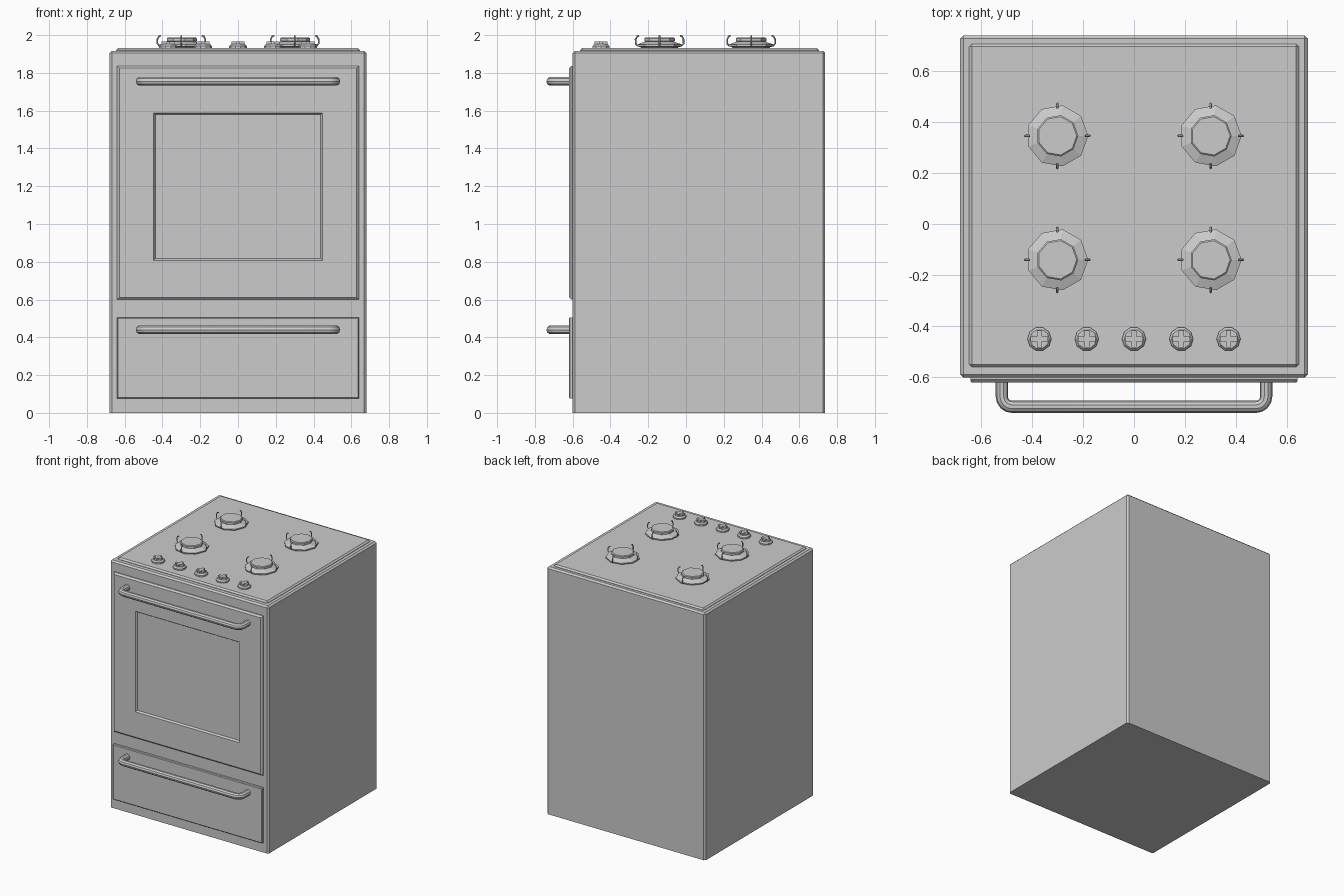
import bpy, bmesh
from math import sin, cos, pi

if "Cube" in bpy.data.objects:
    bpy.data.objects.remove(bpy.data.objects["Cube"])


def make(name, bm, loc=(0, 0, 0)):
    bmesh.ops.recalc_face_normals(bm, faces=bm.faces)
    me = bpy.data.meshes.new(name)
    bm.to_mesh(me)
    bm.free()
    ob = bpy.data.objects.new(name, me)
    ob.location = loc
    bpy.context.collection.objects.link(ob)
    return ob


def loft(name, rings, loc=(0, 0, 0)):
    """Skin equal-length rings of points and cap both ends."""
    bm = bmesh.new()
    loops = [[bm.verts.new(p) for p in r] for r in rings]
    n = len(loops[0])
    for a, b in zip(loops, loops[1:]):
        for i in range(n):
            j = (i + 1) % n
            bm.faces.new((a[i], a[j], b[j], b[i]))
    bm.faces.new(loops[0])
    bm.faces.new(loops[-1])
    return make(name, bm, loc)


def front_rect(hx, z0, z1, y):
    return [(-hx, y, z0), (hx, y, z0), (hx, y, z1), (-hx, y, z1)]


def turned(name, profile, sides, loc):
    return loft(name, [[(r * cos(2 * pi * i / sides), r * sin(2 * pi * i / sides), z)
                        for i in range(sides)] for r, z in profile], loc)


def box(name, lo, hi, bevel=0.0, keep_bottom=False):
    bm = bmesh.new()
    bmesh.ops.create_cube(bm, size=1)
    for v in bm.verts:
        v.co = [(a + b) / 2 + c * (b - a) for a, b, c in zip(lo, hi, v.co)]
    if bevel:
        edges = [e for e in bm.edges
                 if not (keep_bottom and all(v.co.z < lo[2] + 1e-5 for v in e.verts))]
        bmesh.ops.bevel(bm, geom=edges, offset=bevel, segments=1, affect='EDGES')
    return make(name, bm)


def tube(name, paths, radius, res, loc=(0, 0, 0)):
    """Sweep a round section along each path and turn it into a mesh."""
    cu = bpy.data.curves.new(name, 'CURVE')
    cu.dimensions = '3D'
    cu.bevel_depth, cu.bevel_resolution, cu.use_fill_caps = radius, res, True
    for path in paths:
        sp = cu.splines.new('POLY')
        sp.points.add(len(path) - 1)
        for p, co in zip(sp.points, path):
            p.co = (*co, 1)
    ob = bpy.data.objects.new(name, cu)
    ob.location = loc
    bpy.context.collection.objects.link(ob)
    bpy.ops.object.select_all(action='DESELECT')
    ob.select_set(True)
    bpy.context.view_layer.objects.active = ob
    bpy.ops.object.convert(target='MESH')
    return bpy.context.object


# Cabinet and raised cooktop plate
box("cabinet", (-0.68, -0.60, 0), (0.68, 0.737, 1.917), 0.012, True)
box("cooktop", (-0.645, -0.56, 1.90), (0.645, 0.705, 1.931), 0.011)

# Oven door with recessed window, and storage drawer
loft("oven_door", [front_rect(0.64, 0.60, 1.837, -0.59),
                   front_rect(0.64, 0.60, 1.837, -0.608),
                   front_rect(0.628, 0.612, 1.825, -0.62),
                   front_rect(0.447, 0.808, 1.588, -0.62),
                   front_rect(0.438, 0.817, 1.579, -0.606)])
loft("drawer", [front_rect(0.64, 0.077, 0.505, -0.59),
                front_rect(0.64, 0.077, 0.505, -0.615),
                front_rect(0.635, 0.082, 0.50, -0.62)])

# Bar handles with rounded corners
half = [(0.517 - 0.04 + 0.04 * cos(a * pi / 8), -0.675 - 0.04 * sin(a * pi / 8), 0)
        for a in range(5)]
right = [(0.517, -0.61, 0)] + half
path = right + [(-x, y, z) for x, y, z in reversed(right)]
for name, z in (("door_handle", 1.755), ("drawer_handle", 0.44)):
    tube(name, [path], 0.024, 3, (0, 0, z))
    bpy.ops.object.shade_smooth_by_angle()

# Burners: nine-sided base, cap and four pan supports
prong = [(0.085, 1.945), (0.118, 1.945), (0.127, 1.955), (0.127, 1.978), (0.118, 1.994), (0.108, 1.997)]
for i, (x, y) in enumerate([(sx, sy) for sx in (-0.30, 0.30) for sy in (-0.14, 0.345)]):
    turned(f"burner_base_{i}", [(0.10, 1.925), (0.10, 1.935), (0.121, 1.941), (0.121, 1.950),
                                (0.07, 1.968)], 9, (x, y, 0))
    turned(f"burner_cap_{i}", [(0.065, 1.96), (0.082, 1.968), (0.082, 1.982), (0.076, 1.987)],
           9, (x, y, 0))
    tube(f"pan_supports_{i}",
         [[(r * cos(k * pi / 2), r * sin(k * pi / 2), z) for r, z in prong] for k in range(4)],
         0.0045, 0, (x, y, 0))

# Control knobs with cross grips
for i in range(5):
    x = (i - 2) * 0.185
    turned(f"knob_{i}", [(0.047, 1.925), (0.047, 1.942), (0.038, 1.952)], 10, (x, -0.45, 0))
    pts = []
    a, b = 0.010, 0.034
    for k in range(4):
        c, s = round(cos(k * pi / 2)), round(sin(k * pi / 2))
        pts += [(c * u - s * v, s * u + c * v) for u, v in ((b, -a), (b, a), (a, a))]
    loft(f"knob_grip_{i}", [[(u, v, z) for u, v in pts] for z in (1.945, 1.966)], (x, -0.45, 0))
